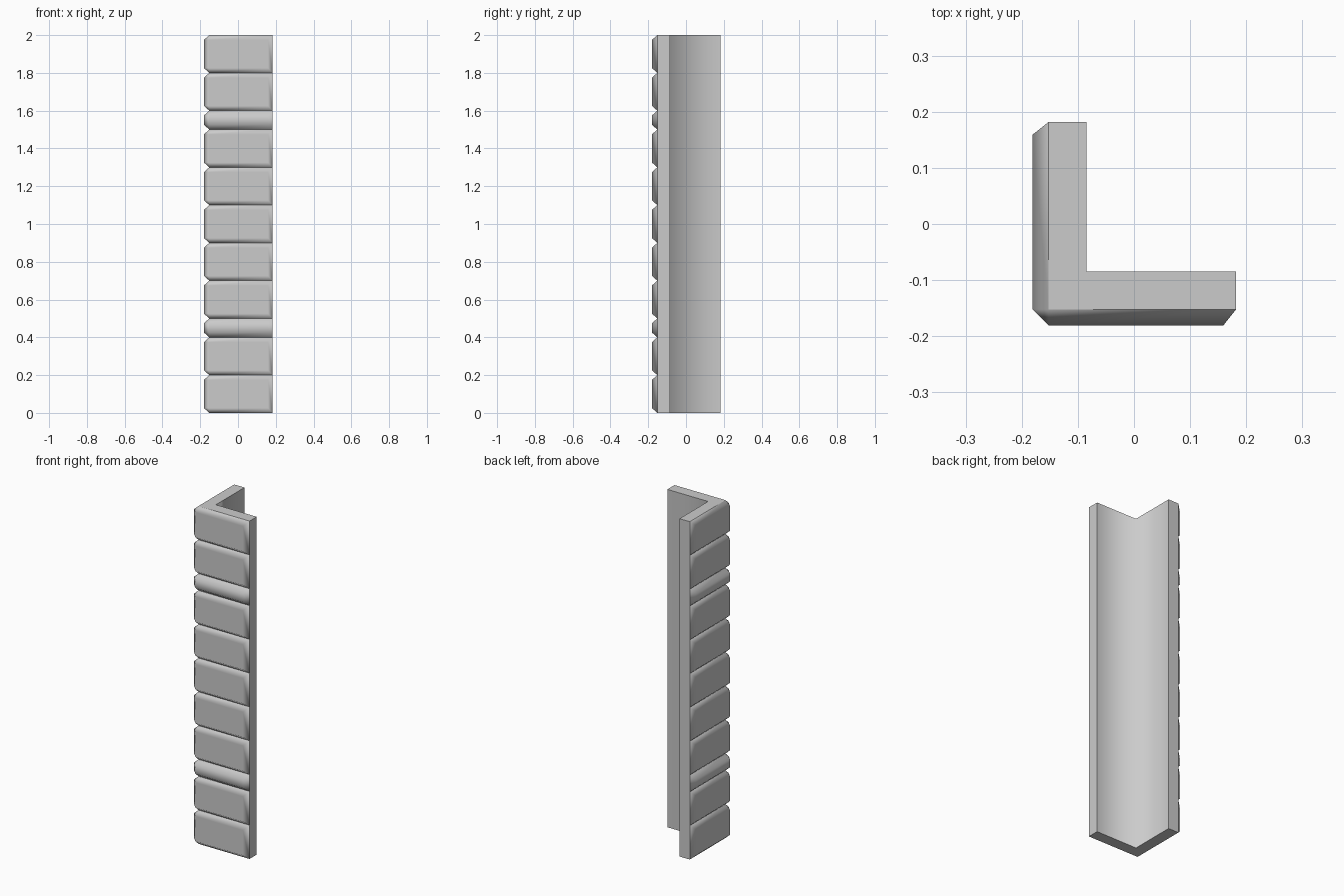
import bpy, bmesh, math

if "Cube" in bpy.data.objects:
    bpy.data.objects.remove(bpy.data.objects["Cube"])

LO, HI, INNER, OUT = -0.152, 0.182, -0.085, -0.181
CH = 0.026          # chamfer height on each block
HEIGHTS = [.2, .2, .1, .2, .2, .2, .2, .2, .1, .2, .2]


def make_object(name, bm):
    me = bpy.data.meshes.new(name)
    bm.to_mesh(me)
    bm.free()
    ob = bpy.data.objects.new(name, me)
    bpy.context.collection.objects.link(ob)
    return ob


def backing():
    # L-shaped backing, smooth only across the inside corner
    prof = [(LO, LO), (HI, LO), (HI, INNER), (INNER, INNER), (INNER, HI), (LO, HI)]
    bm = bmesh.new()
    base = bm.faces.new([bm.verts.new((x, y, 0)) for x, y in prof])
    ext = bmesh.ops.extrude_face_region(bm, geom=[base], use_keep_orig=True)
    top = [v for v in ext["geom"] if isinstance(v, bmesh.types.BMVert)]
    bmesh.ops.translate(bm, verts=top, vec=(0, 0, 2))
    bmesh.ops.recalc_face_normals(bm, faces=bm.faces)
    for f in bm.faces:
        f.smooth = True
    for e in bm.edges:
        inside = all(abs(v.co.x - INNER) < 1e-4 and abs(v.co.y - INNER) < 1e-4
                     for v in e.verts)
        e.smooth = inside
    make_object("corner_backing", bm)


def block(i, z0, z1):
    # Chamfered corner block wrapping the two outer faces
    inner = [(LO, HI), (LO, LO), (HI, LO)]
    outer = [(OUT, 0.159), (OUT, LO), (LO, OUT), (0.159, OUT)]
    bm = bmesh.new()

    def ring(pts, z):
        return [bm.verts.new((x, y, z)) for x, y in pts]

    a, p = ring(inner, z0), ring(outer, z0 + CH)
    q, b = ring(outer, z1 - CH), ring(inner, z1)
    faces = [(p[k], p[k + 1], q[k + 1], q[k]) for k in range(3)]
    faces += [(a[0], a[1], p[1], p[0]), (a[1], p[2], p[1]), (a[1], a[2], p[3], p[2])]
    faces += [(q[0], q[1], b[1], b[0]), (q[1], q[2], b[1]), (q[2], q[3], b[2], b[1])]
    faces += [(a[0], p[0], q[0], b[0]), (a[2], b[2], q[3], p[3])]
    for f in faces:
        bm.faces.new(f).smooth = True
    ob = make_object(f"corner_block_{i:02d}", bm)
    # Keep the broad faces flat while the chamfers read as rounded
    wn = ob.modifiers.new("weighted_normals", 'WEIGHTED_NORMAL')
    wn.weight = 100


backing()
z = 0.0
for i, h in enumerate(HEIGHTS, 1):
    block(i, z, z + h)
    z += h
